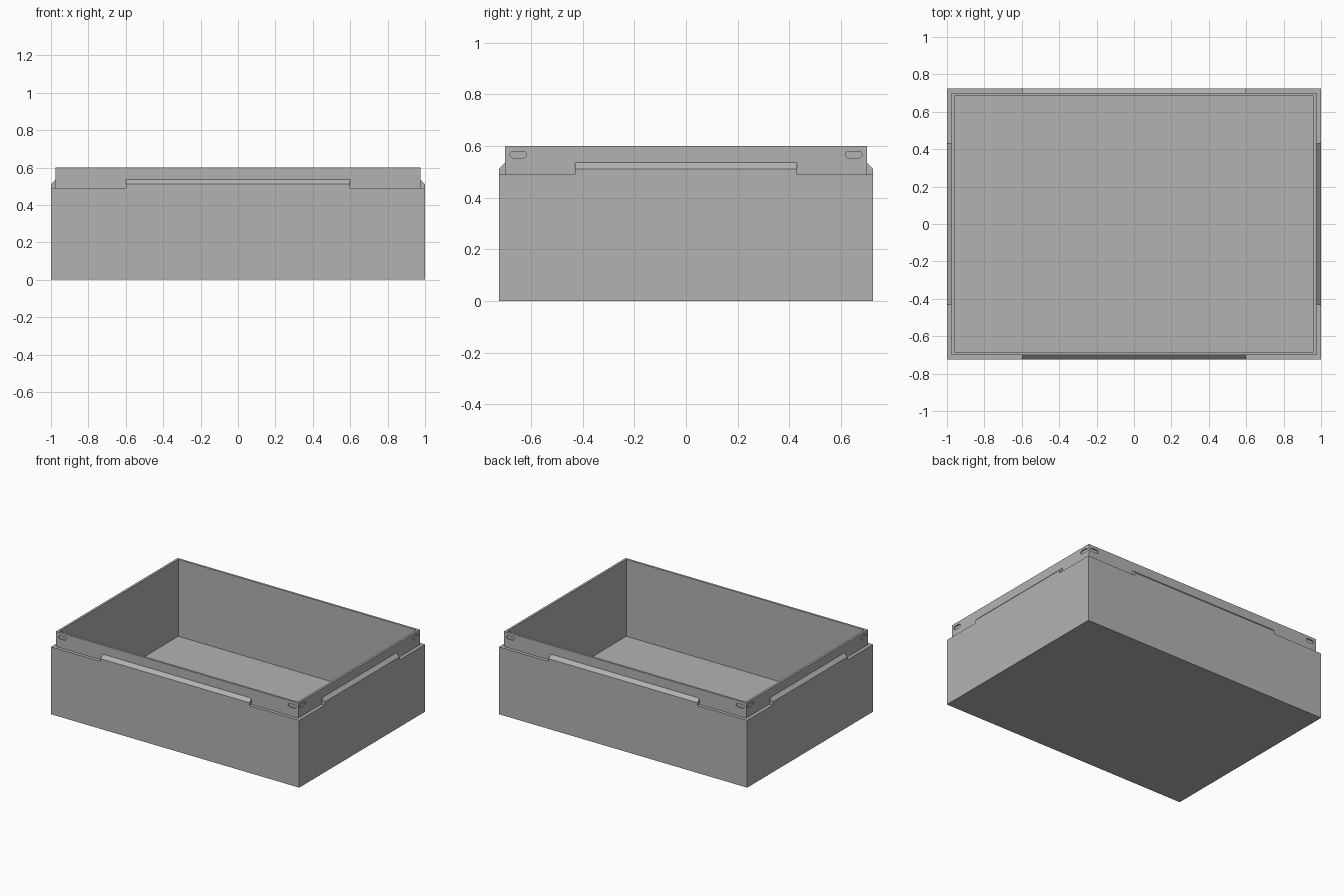
import bpy, bmesh, math
from mathutils import Matrix, Vector

if "Cube" in bpy.data.objects:
    bpy.data.objects.remove(bpy.data.objects["Cube"])

HX, HY = 1.0, 0.724              # outer half sizes
LIP, WALL = 0.024, 0.04          # ledge width, total wall thickness
LEDGE_Z, TOP_Z, FLOOR_Z = 0.49, 0.6, 0.04

grey = bpy.data.materials.new("plain_grey")
grey.use_nodes = True
colour = (0.45, 0.45, 0.45, 1)
grey.diffuse_color = colour
grey.node_tree.nodes["Principled BSDF"].inputs["Base Color"].default_value = colour


def make_object(name, bm):
    bmesh.ops.recalc_face_normals(bm, faces=bm.faces)
    mesh = bpy.data.meshes.new(name)
    bm.to_mesh(mesh)
    bm.free()
    mesh.materials.append(grey)
    obj = bpy.data.objects.new(name, mesh)
    bpy.context.collection.objects.link(obj)
    return obj


def prism(bm, points, sweep):
    """Extrude a closed polygon along a vector."""
    lower = [bm.verts.new(p) for p in points]
    upper = [bm.verts.new(Vector(p) + Vector(sweep)) for p in points]
    bm.faces.new(lower)
    bm.faces.new(upper)
    for i in range(len(points)):
        j = (i + 1) % len(points)
        bm.faces.new((lower[i], lower[j], upper[j], upper[i]))


def combine(target, tool, operation):
    """Apply a boolean and delete the tool."""
    mod = target.modifiers.new("boolean", "BOOLEAN")
    mod.object, mod.operation, mod.solver = tool, operation, "EXACT"
    bpy.context.view_layer.objects.active = target
    bpy.ops.object.modifier_apply(modifier=mod.name)
    bpy.data.objects.remove(tool)


# Open box: rectangular rings from the base, over the lip, down to the floor
bm = bmesh.new()
rings = []
for inset, z in ((0, 0), (0, LEDGE_Z), (LIP, LEDGE_Z), (LIP, TOP_Z),
                 (WALL, TOP_Z), (WALL, FLOOR_Z)):
    x, y = HX - inset, HY - inset
    rings.append([bm.verts.new((sx * x, sy * y, z))
                  for sx, sy in ((-1, -1), (1, -1), (1, 1), (-1, 1))])
for a, b in zip(rings, rings[1:]):
    for i in range(4):
        j = (i + 1) % 4
        bm.faces.new((a[i], a[j], b[j], b[i]))
bm.faces.new(rings[0])
bm.faces.new(rings[-1])
box = make_object("open_box", bm)

# Four sides: angle, distance to the side, half length of the side, half length of its tab
sides = [(0, HY, HX, 0.6), (90, HX, HY, 0.43), (180, HY, HX, 0.6), (270, HX, HY, 0.43)]
tabs, slots = bmesh.new(), bmesh.new()
for angle, dist, half, tab in sides:
    spin = Matrix.Rotation(math.radians(angle), 4, "Z")

    # Sloped tab standing on the ledge
    inner = LIP + 0.006
    profile = [(0, LEDGE_Z - 0.1), (0, 0.511), (LIP, 0.535),
               (inner, 0.535), (inner, LEDGE_Z - 0.1)]
    prism(tabs, [spin @ Vector((-tab, -dist + d, z)) for d, z in profile],
          spin @ Vector((2 * tab, 0, 0)))

    # Rounded latch slots near both ends of the lip
    for side in (-1, 1):
        centre = side * (half - LIP - 0.051)
        outline = []
        for end in (1, -1):
            for step in range(7):
                t = math.radians(-90 + step * 30)
                outline.append((centre + end * (0.019 + 0.013 * math.cos(t)),
                                0.566 + end * 0.013 * math.sin(t)))
        prism(slots, [spin @ Vector((x, -dist + LIP - 0.01, z)) for x, z in outline],
              spin @ Vector((0, 0.018, 0)))

combine(box, make_object("ledge_tabs", tabs), "UNION")
combine(box, make_object("slot_cutters", slots), "DIFFERENCE")

# Merge coplanar faces left by the cuts
bm = bmesh.new()
bm.from_mesh(box.data)
bmesh.ops.remove_doubles(bm, verts=bm.verts, dist=0.0001)
bmesh.ops.dissolve_limit(bm, angle_limit=math.radians(1), verts=bm.verts, edges=bm.edges)
bm.to_mesh(box.data)
bm.free()
